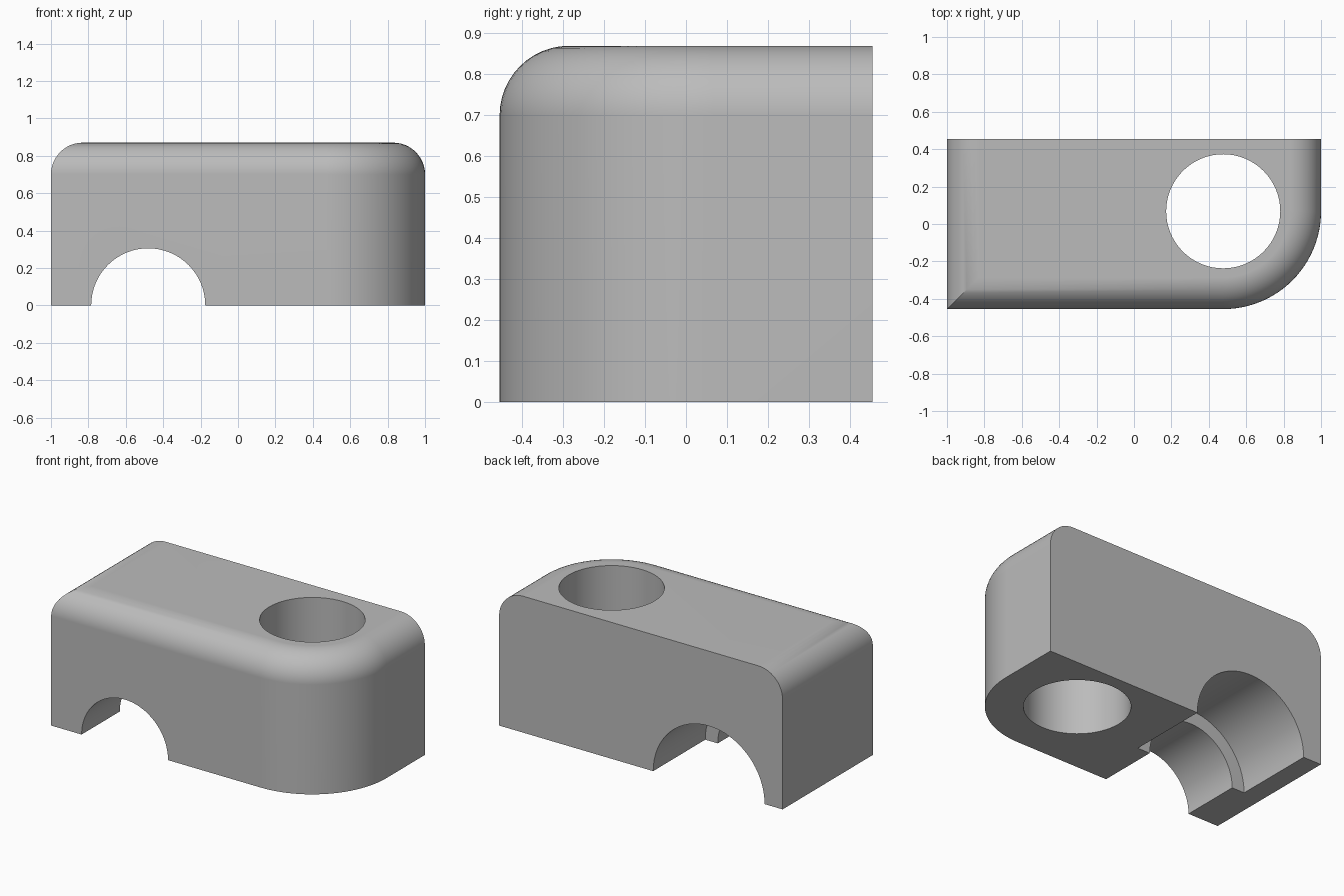
import bpy
import bmesh
from math import cos, sin, pi

cube = bpy.data.objects.get("Cube")
if cube:
    bpy.data.objects.remove(cube, do_unlink=True)

HALF_Y, HEIGHT = 0.455, 0.87
FILLET = 0.17
HOLE_X, HOLE_Y, HOLE_R = 0.477, 0.068, 0.305
CORNER_R = 1 - HOLE_X          # corner is concentric with the hole
CHANNEL_X, STEP_Y, BORE_R = -0.48, -0.07, 0.393
ARC_STEPS, FILLET_STEPS = 24, 12

grey = bpy.data.materials.new("light grey")
grey.use_nodes = True
colour = (0.5, 0.5, 0.5, 1)
grey.diffuse_color = colour
grey.node_tree.nodes["Principled BSDF"].inputs["Base Color"].default_value = colour


def outline(inset):
    """Plan outline pulled in on every side but the back."""
    r = CORNER_R - inset
    pts = [(-1 + inset, HALF_Y), (-1 + inset, -HALF_Y + inset)]
    for i in range(ARC_STEPS + 1):
        a = -pi / 2 + i * pi / 2 / ARC_STEPS
        pts.append((HOLE_X + r * cos(a), HOLE_Y + r * sin(a)))
    pts.append((1 - inset, HALF_Y))
    return pts


# Block: stacked outlines, rounded over at the top
levels = [(0, 0)]
for i in range(FILLET_STEPS + 1):
    a = i * pi / 2 / FILLET_STEPS
    levels.append((FILLET * (1 - cos(a)), HEIGHT - FILLET + FILLET * sin(a)))

bm = bmesh.new()
rings = [[bm.verts.new((x, y, z)) for x, y in outline(inset)] for inset, z in levels]
count = len(rings[0])
for low, high in zip(rings, rings[1:]):
    for i in range(count - 1):
        bm.faces.new((low[i], low[i + 1], high[i + 1], high[i]))
bm.faces.new(rings[0][::-1])
bm.faces.new(rings[-1])
# Flat back as one face
bm.faces.new([r[-1] for r in rings] + [r[0] for r in reversed(rings)])
bmesh.ops.recalc_face_normals(bm, faces=bm.faces)
mesh = bpy.data.meshes.new("clamp_block")
bm.to_mesh(mesh)
bm.free()
mesh.materials.append(grey)
block = bpy.data.objects.new("clamp_block", mesh)
bpy.context.collection.objects.link(block)


def cut(name, radius, location, depth, rotation=(0, 0, 0)):
    """Subtract a cylinder from the block."""
    bpy.ops.mesh.primitive_cylinder_add(vertices=64, radius=radius, depth=depth,
                                        location=location, rotation=rotation)
    tool = bpy.context.object
    tool.name = name
    tool.hide_render = True
    tool.data.materials.append(grey)
    bpy.ops.object.select_all(action='DESELECT')
    block.select_set(True)
    bpy.context.view_layer.objects.active = block
    mod = block.modifiers.new(name, 'BOOLEAN')
    mod.operation, mod.solver, mod.object = 'DIFFERENCE', 'EXACT', tool
    bpy.ops.object.modifier_apply(modifier=name)
    bpy.data.objects.remove(tool, do_unlink=True)


# Vertical bolt hole, front channel and wider rear channel
cut("bolt_hole", HOLE_R, (HOLE_X, HOLE_Y, HEIGHT / 2), 2)
cut("front_channel", HOLE_R, (CHANNEL_X, 0, 0), 2, (pi / 2, 0, 0))
cut("rear_channel", BORE_R, (CHANNEL_X, STEP_Y + 0.5, 0), 1, (pi / 2, 0, 0))

# Smooth curves with crisp edges and flat large faces
bpy.ops.object.shade_smooth_by_angle(angle=pi / 6)
weighted = block.modifiers.new("weighted_normals", 'WEIGHTED_NORMAL')
weighted.keep_sharp = True
